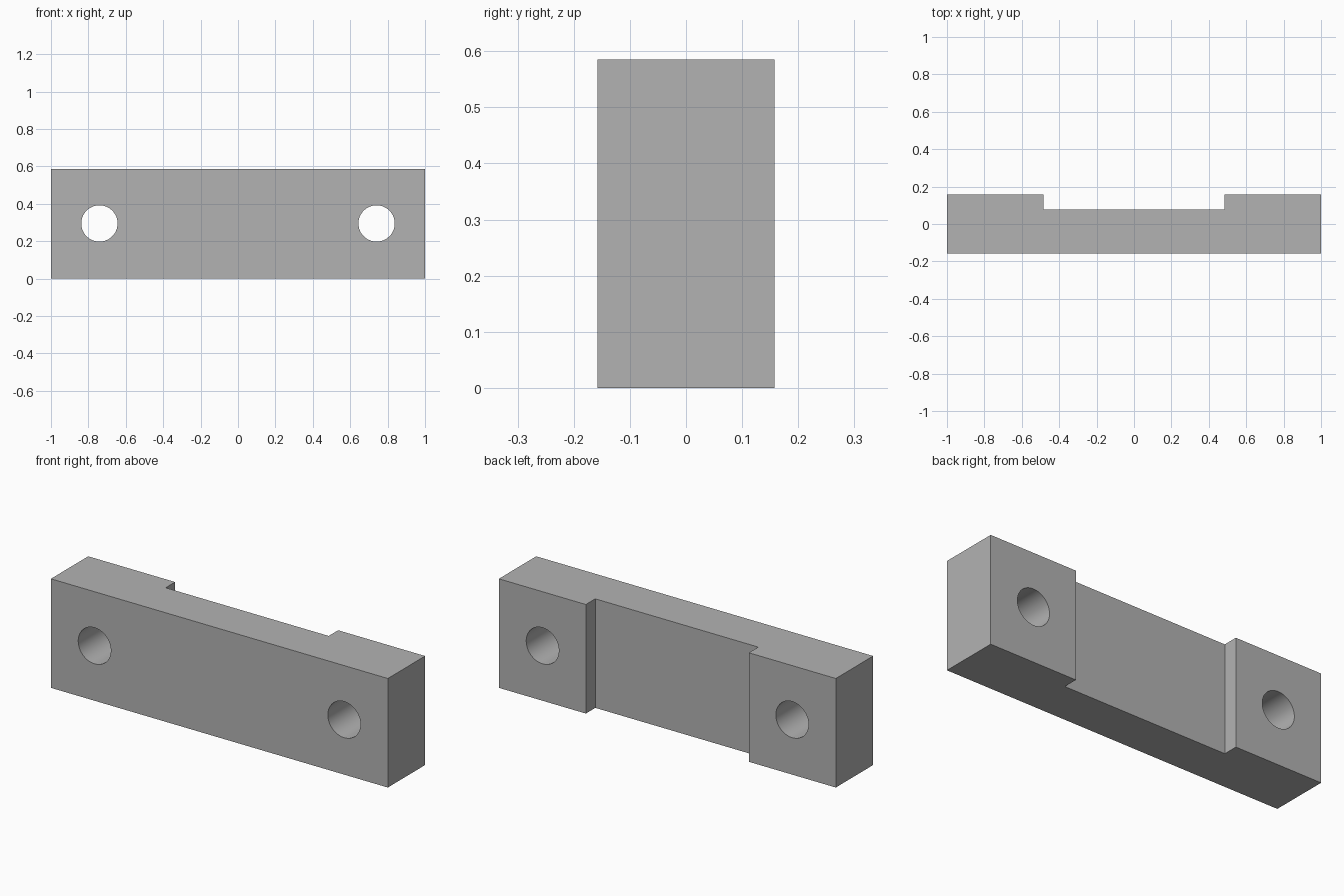
import bpy
import bmesh
from math import pi, radians

LENGTH, DEPTH, HEIGHT = 2.0, 0.316, 0.585
RECESS_HALF, RECESS_Y = 0.484, 0.078
HOLE_X, HOLE_Z, HOLE_R = 0.741, 0.295, 0.097

if "Cube" in bpy.data.objects:
    bpy.data.objects.remove(bpy.data.objects["Cube"], do_unlink=True)

# Single grey material
grey = bpy.data.materials.new("plain_grey")
grey.use_nodes = True
colour = (0.45, 0.45, 0.45, 1)
grey.diffuse_color = colour
grey.node_tree.nodes["Principled BSDF"].inputs["Base Color"].default_value = colour

# Bar: plan outline with a shallow recess in the back, extruded upwards
right_half = [(LENGTH / 2, -DEPTH / 2), (LENGTH / 2, DEPTH / 2),
              (RECESS_HALF, DEPTH / 2), (RECESS_HALF, RECESS_Y)]
outline = right_half + [(-x, y) for x, y in reversed(right_half)]
bm = bmesh.new()
base = bm.faces.new([bm.verts.new((x, y, 0)) for x, y in outline])
top = bmesh.ops.extrude_face_region(bm, geom=[base])["geom"]
bmesh.ops.translate(bm, vec=(0, 0, HEIGHT),
                    verts=[v for v in top if isinstance(v, bmesh.types.BMVert)])
bmesh.ops.recalc_face_normals(bm, faces=bm.faces)
mesh = bpy.data.meshes.new("mounting_bar")
bm.to_mesh(mesh)
bm.free()
mesh.materials.append(grey)
bar = bpy.data.objects.new("mounting_bar", mesh)
bpy.context.collection.objects.link(bar)

# Bolt holes drilled from front to back
for side in (-1, 1):
    bpy.ops.mesh.primitive_cylinder_add(
        vertices=64, radius=HOLE_R, depth=DEPTH * 2,
        location=(side * HOLE_X, 0, HOLE_Z), rotation=(pi / 2, 0, 0))
    cutter = bpy.context.object
    cutter.name = "hole_cutter"
    cutter.hide_render = True
    cutter.data.materials.append(grey)
    cut = bar.modifiers.new("bolt_hole", "BOOLEAN")
    cut.operation = "DIFFERENCE"
    cut.solver = "EXACT"
    cut.object = cutter
    bpy.ops.object.select_all(action="DESELECT")
    bar.select_set(True)
    bpy.context.view_layer.objects.active = bar
    bpy.ops.object.modifier_apply(modifier=cut.name)
    bpy.data.objects.remove(cutter, do_unlink=True)

# Smooth hole walls, crisp bar edges
bpy.ops.object.shade_smooth_by_angle(angle=radians(30))
